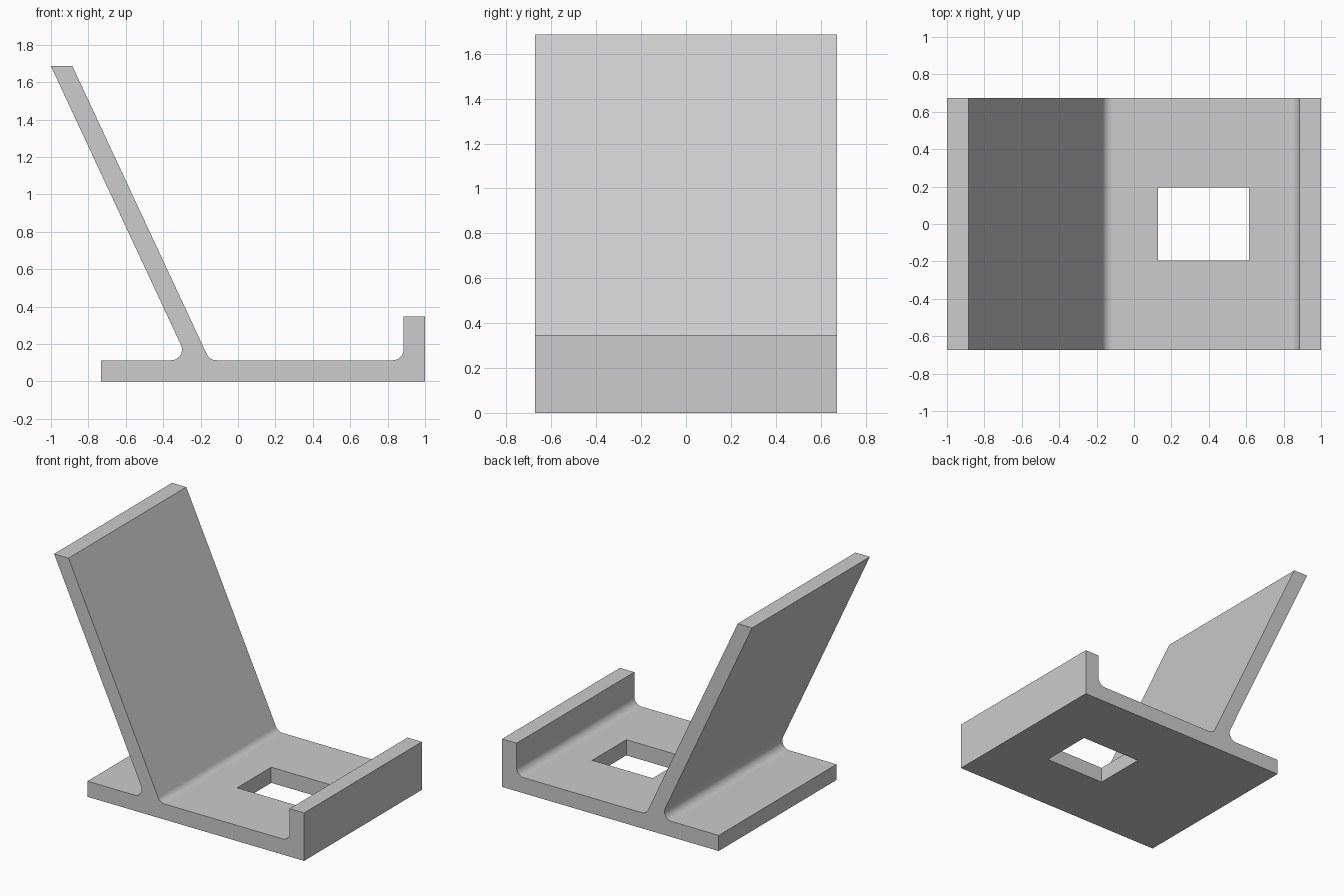
import bpy
import bmesh
import math
from mathutils import Vector

cube = bpy.data.objects.get("Cube")
if cube:
    bpy.data.objects.remove(cube, do_unlink=True)

HALF_WIDTH = 0.673
BASE = 0.113      # thickness of the base plate
HEIGHT = 1.685
RADIUS = 0.057    # inner fillets
run = (HEIGHT - BASE) / math.tan(math.radians(65))  # backrest lean


def fillet(before, corner, after, radius, steps=10):
    """Points of a rounded corner."""
    before, corner, after = Vector(before), Vector(corner), Vector(after)
    u, v = (before - corner).normalized(), (after - corner).normalized()
    half = u.angle(v) / 2
    centre = corner + (u + v).normalized() * radius / math.sin(half)
    reach = radius / math.tan(half)
    start = (corner + u * reach - centre).normalized()
    end = (corner + v * reach - centre).normalized()
    return [centre + start.slerp(end, i / steps) * radius for i in range(steps + 1)]


# Side profile in x and z; True marks a rounded inner corner
outline = [
    ((-0.733, 0), False), ((1, 0), False),
    ((1, 0.347), False), ((0.885, 0.347), False),
    ((0.885, BASE), True), ((-0.885 + run, BASE), True),
    ((-0.885, HEIGHT), False), ((-1, HEIGHT), False),
    ((-1 + run, BASE), True), ((-0.733, BASE), False),
]
profile = []
for i, (point, rounded) in enumerate(outline):
    if rounded:
        following = outline[(i + 1) % len(outline)][0]
        profile += fillet(outline[i - 1][0], point, following, RADIUS)
    else:
        profile.append(Vector(point))

# Stand body: profile extruded across the width
bm = bmesh.new()
side = bm.faces.new([bm.verts.new((p.x, -HALF_WIDTH, p.y)) for p in profile])
extruded = bmesh.ops.extrude_face_region(bm, geom=[side], use_keep_orig=True)
moved = [g for g in extruded["geom"] if isinstance(g, bmesh.types.BMVert)]
bmesh.ops.translate(bm, verts=moved, vec=(0, 2 * HALF_WIDTH, 0))
bmesh.ops.recalc_face_normals(bm, faces=bm.faces)
mesh = bpy.data.meshes.new("stand")
bm.to_mesh(mesh)
bm.free()
stand = bpy.data.objects.new("stand", mesh)
bpy.context.collection.objects.link(stand)

# Grey material
grey = bpy.data.materials.new("mid_grey")
grey.use_nodes = True
colour = (0.604, 0.604, 0.604, 1)
grey.diffuse_color = colour
grey.node_tree.nodes["Principled BSDF"].inputs["Base Color"].default_value = colour
mesh.materials.append(grey)

# Rectangular opening through the base
bpy.ops.mesh.primitive_cube_add(size=1, location=(0.372, 0, BASE / 2))
cutter = bpy.context.object
cutter.name = "opening_cutter"
cutter.scale = (0.485, 0.39, 0.3)
cutter.hide_render = True
cutter.data.materials.append(grey)
bpy.context.view_layer.update()

bpy.ops.object.select_all(action="DESELECT")
stand.select_set(True)
bpy.context.view_layer.objects.active = stand
cut = stand.modifiers.new("opening", "BOOLEAN")
cut.operation = "DIFFERENCE"
cut.solver = "EXACT"
cut.object = cutter
bpy.ops.object.modifier_apply(modifier=cut.name)
bpy.data.objects.remove(cutter, do_unlink=True)

# Smooth fillets, flat plates
bpy.ops.object.shade_smooth_by_angle(angle=math.radians(30))
weighted = stand.modifiers.new("flat_plates", "WEIGHTED_NORMAL")
weighted.keep_sharp = True
